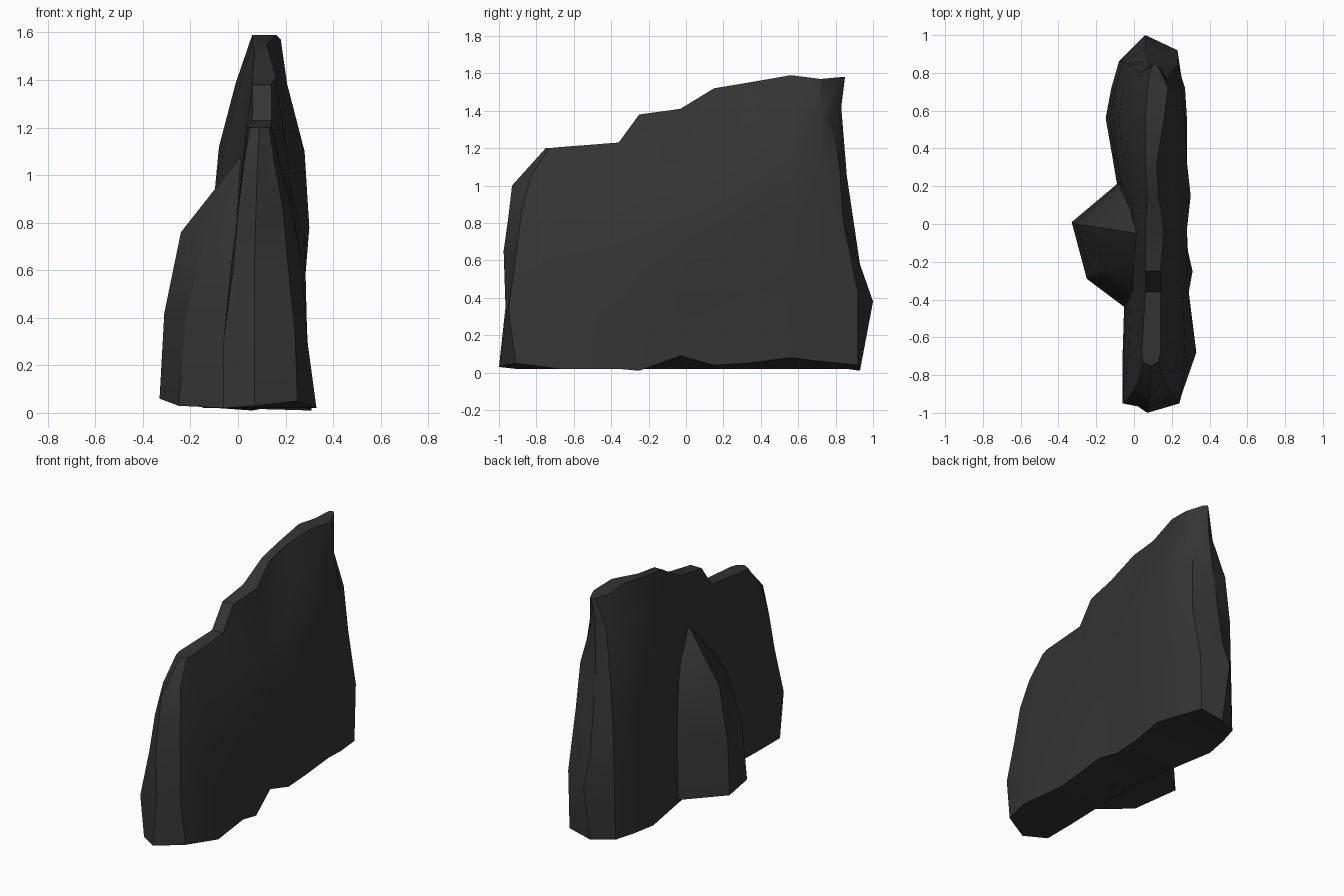
import bpy, bmesh

if "Cube" in bpy.data.objects:
    bpy.data.objects.remove(bpy.data.objects["Cube"])

stone = bpy.data.materials.new("charcoal stone")
stone.diffuse_color = (0.035, 0.035, 0.035, 1)
stone.use_nodes = True
stone.node_tree.nodes["Principled BSDF"].inputs["Base Color"].default_value = stone.diffuse_color


def finish(bm, name):
    bmesh.ops.recalc_face_normals(bm, faces=bm.faces)
    me = bpy.data.meshes.new(name)
    bm.to_mesh(me)
    bm.free()
    me.materials.append(stone)
    ob = bpy.data.objects.new(name, me)
    bpy.context.collection.objects.link(ob)
    bpy.ops.object.select_all(action='DESELECT')
    ob.select_set(True)
    bpy.context.view_layer.objects.active = ob
    bpy.ops.object.shade_smooth_by_angle(angle=0.5)


def skin(bm, a, b):
    """Quads between two columns of vertices."""
    for i in range(len(a) - 1):
        bm.faces.new((a[i], a[i + 1], b[i + 1], b[i]))


def column(bm, xs, ys, zb, zt, pull):
    """One wall column; an extra level is blended in below the crest."""
    xs = (*xs[:4], xs[4] + pull * (xs[3] - xs[4]), xs[4])
    return [bm.verts.new((x, y, zb + t * (zt - zb))) for x, y, t in zip(xs, ys, LEVELS)]


# Slab: cross-sections along y -> (y, bottom z, top z), then left and right x per level
LEVELS = (0, .25, .5, .7, .87, 1)
FRONT_Y = (-.91, -.95, -.91, -.88, -.83, -.73)
BACK_LEFT_Y = (.86, .86, .86, .85, .80, .83)
BACK_RIGHT_Y = (.92, .92, .84, .82, .77, .83)
RUN = [(-.9, .05, 1.20), (-.68, .02, 1.205), (-.36, .02, 1.23), (-.25, .01, 1.38),
       (-.03, .09, 1.41), (.15, .04, 1.52), (.33, .05, 1.55), (.56, .08, 1.59),
       (.72, .06, 1.57), (.85, .04, 1.58)]
LEFT = [(-.06, -.06, -.02, .00, .05), (-.06, -.05, -.03, .00, .04), (-.05, -.04, -.02, .01, .06),
        (-.05, -.04, -.02, .01, .06), (-.04, -.03, -.02, .00, .06), (-.08, -.07, -.06, -.02, .07),
        (-.11, -.10, -.09, -.06, .06), (-.15, -.13, -.11, -.08, .06), (-.12, -.11, -.10, -.06, .07),
        (-.08, -.07, -.06, -.03, .09)]
RIGHT = [(.25, .24, .21, .19, .13), (.33, .29, .27, .23, .14), (.29, .28, .26, .23, .14),
         (.31, .29, .28, .22, .14), (.26, .26, .28, .22, .16), (.27, .27, .30, .23, .13),
         (.27, .27, .28, .28, .12), (.28, .28, .28, .27, .16), (.26, .26, .27, .25, .18),
         (.22, .23, .23, .21, .13)]
bm = bmesh.new()
lefts, rights = [], []
for i, (y, zb, zt) in enumerate(RUN):
    yl = yr = (y,) * 6
    if i == 0:
        yl = yr = FRONT_Y
    elif i == len(RUN) - 1:
        yl, yr = BACK_LEFT_Y, BACK_RIGHT_Y
    lefts.append(column(bm, LEFT[i], yl, .02, zt, .5))
    rights.append(column(bm, RIGHT[i], yr, zb, zt, .4))
for i in range(len(RUN) - 1):
    skin(bm, lefts[i], lefts[i + 1])
    skin(bm, rights[i], rights[i + 1])
    for k in (0, -1):  # underside and crest
        bm.faces.new((lefts[i][k], lefts[i + 1][k], rights[i + 1][k], rights[i][k]))
# Ridged ends: a centre column in front of each end section
prow = [(.07, -1, .03), (.07, -.965, .35), (.07, -.975, .65), (.075, -.95, .83),
        (.08, -.93, 1.0), (.09, -.75, 1.2)]
tail = [(.06, .93, .01), (.06, 1, .38), (.06, .93, .58), (.07, .86, 1.05),
        (.09, .83, 1.42), (.11, .85, 1.58)]
for pts, k in ((prow, 0), (tail, -1)):
    mid = [bm.verts.new(p) for p in pts]
    skin(bm, lefts[k], mid)
    skin(bm, mid, rights[k])
    for e in (0, -1):
        bm.faces.new((lefts[k][e], mid[e], rights[k][e]))
finish(bm, "rock_slab")

# Buttress leaning against the left side, tapering to a peak
bm = bmesh.new()
rings = [
    [(-.08, .22, .04), (-.33, .01, .06), (-.25, -.29, .03), (-.05, -.44, .02), (.05, -.1, .04)],
    [(-.08, .21, .42), (-.31, .00, .42), (-.22, -.28, .40), (-.04, -.42, .40), (.1, -.1, .42)],
    [(-.05, .18, .80), (-.24, -.01, .76), (-.14, -.24, .74), (.00, -.36, .74), (.1, -.1, .76)],
]
rings = [[bm.verts.new(p) for p in r] for r in rings]
for a, b in zip(rings, rings[1:]):
    skin(bm, a + a[:1], b + b[:1])
bm.faces.new(rings[0])
peak = bm.verts.new((.02, -.05, 1.09))
top = rings[-1]
for i in range(5):
    bm.faces.new((top[i], top[(i + 1) % 5], peak))
finish(bm, "rock_buttress")
